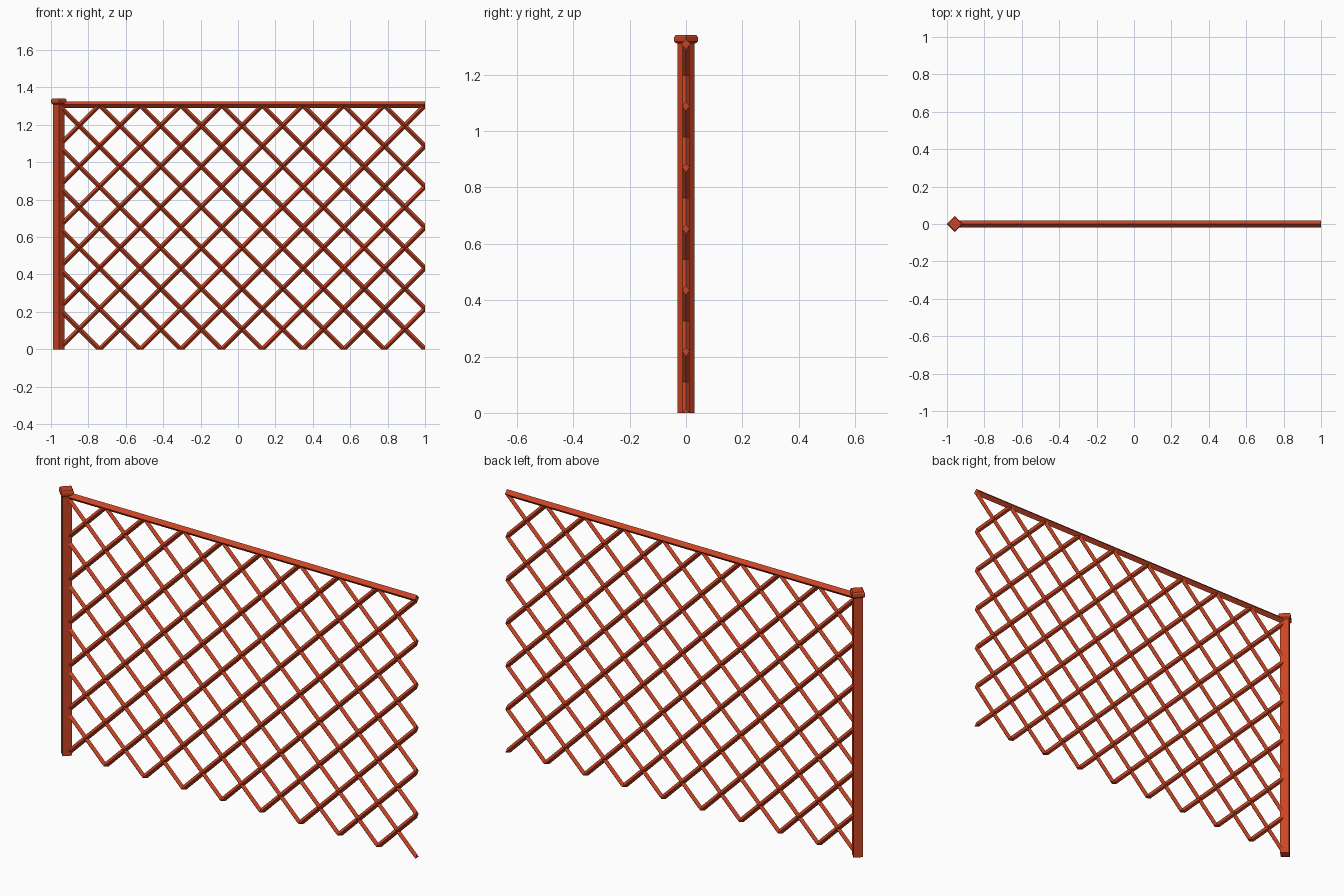
import bpy, bmesh
from math import pi
from mathutils import Matrix, Vector

cube = bpy.data.objects.get("Cube")
if cube:
    bpy.data.objects.remove(cube, do_unlink=True)

LEFT, RIGHT = -0.958, 1.0       # post axis and open end of the panel
COLUMNS, ROWS = 9, 6            # lattice cells across and up
CELL = (RIGHT - LEFT) / COLUMNS
TOP = CELL * ROWS

wood = bpy.data.materials.new("red_brown_wood")
wood.use_nodes = True
colour = (0.60, 0.060, 0.018, 1)
wood.diffuse_color = colour
wood.node_tree.nodes["Principled BSDF"].inputs["Base Color"].default_value = colour


def add_object(name, bm):
    bmesh.ops.recalc_face_normals(bm, faces=bm.faces)
    mesh = bpy.data.meshes.new(name)
    bm.to_mesh(mesh)
    bm.free()
    mesh.materials.append(wood)
    obj = bpy.data.objects.new(name, mesh)
    bpy.context.collection.objects.link(obj)
    return obj


def diamond_bar(bm, radius, start, end):
    """Bar of diamond section, one diagonal lying along y."""
    axis = (end - start).normalized()
    depth = Vector((0, 1, 0))
    side = axis.cross(depth)
    rings = [[bm.verts.new(p + d * radius) for d in (side, depth, -side, -depth)]
             for p in (start, end)]
    for i in range(4):
        j = (i + 1) % 4
        bm.faces.new((rings[0][i], rings[0][j], rings[1][j], rings[1][i]))
    for ring in rings:
        bm.faces.new(ring)


def clip(bm, point, normal):
    """Cut away what lies beyond a plane and close the cut."""
    bmesh.ops.bisect_plane(bm, geom=bm.verts[:] + bm.edges[:] + bm.faces[:],
                           plane_co=point, plane_no=normal, clear_outer=True)
    rim = [e for e in bm.edges if e.is_boundary]
    if rim:
        bmesh.ops.holes_fill(bm, edges=rim, sides=0)


# Lattice slats, trimmed to the panel rectangle
def add_slat(name, foot_x, lean):
    bm = bmesh.new()
    reach = 4
    foot = Vector((foot_x, 0, 0))
    run = Vector((lean, 0, 1))
    diamond_bar(bm, 0.0125, foot - run * reach, foot + run * reach)
    clip(bm, (LEFT, 0, 0), (-1, 0, 0))
    clip(bm, (RIGHT, 0, 0), (1, 0, 0))
    clip(bm, (0, 0, 0), (0, 0, -1))
    clip(bm, (0, 0, TOP), (0, 0, 1))
    add_object(name, bm)


for k in range(1, COLUMNS + ROWS):
    add_slat(f"slat_leaning_left_{k}", LEFT + k * CELL, -1)
    add_slat(f"slat_leaning_right_{k}", LEFT + (k - ROWS) * CELL, 1)

# Top rail
bm = bmesh.new()
diamond_bar(bm, 0.0175, Vector((LEFT, 0, TOP + 0.003)), Vector((RIGHT, 0, TOP + 0.003)))
add_object("top_rail", bm)


# Post and its cap: four-sided turned profiles
def turned(name, profile):
    bm = bmesh.new()
    rings = []
    for radius, z in profile:
        made = bmesh.ops.create_circle(bm, segments=4, radius=radius,
                                       matrix=Matrix.Translation((LEFT, 0, z)))
        rings.append(made["verts"])
    for low, high in zip(rings, rings[1:]):
        for i in range(4):
            j = (i + 1) % 4
            bm.faces.new((low[i], low[j], high[j], high[i]))
    bm.faces.new(rings[0])
    bm.faces.new(rings[-1])
    add_object(name, bm)


turned("post", [(0.031, 0), (0.031, 1.315)])
turned("post_cap", [(0.033, 1.31), (0.042, 1.317), (0.042, 1.333), (0.036, 1.341)])
